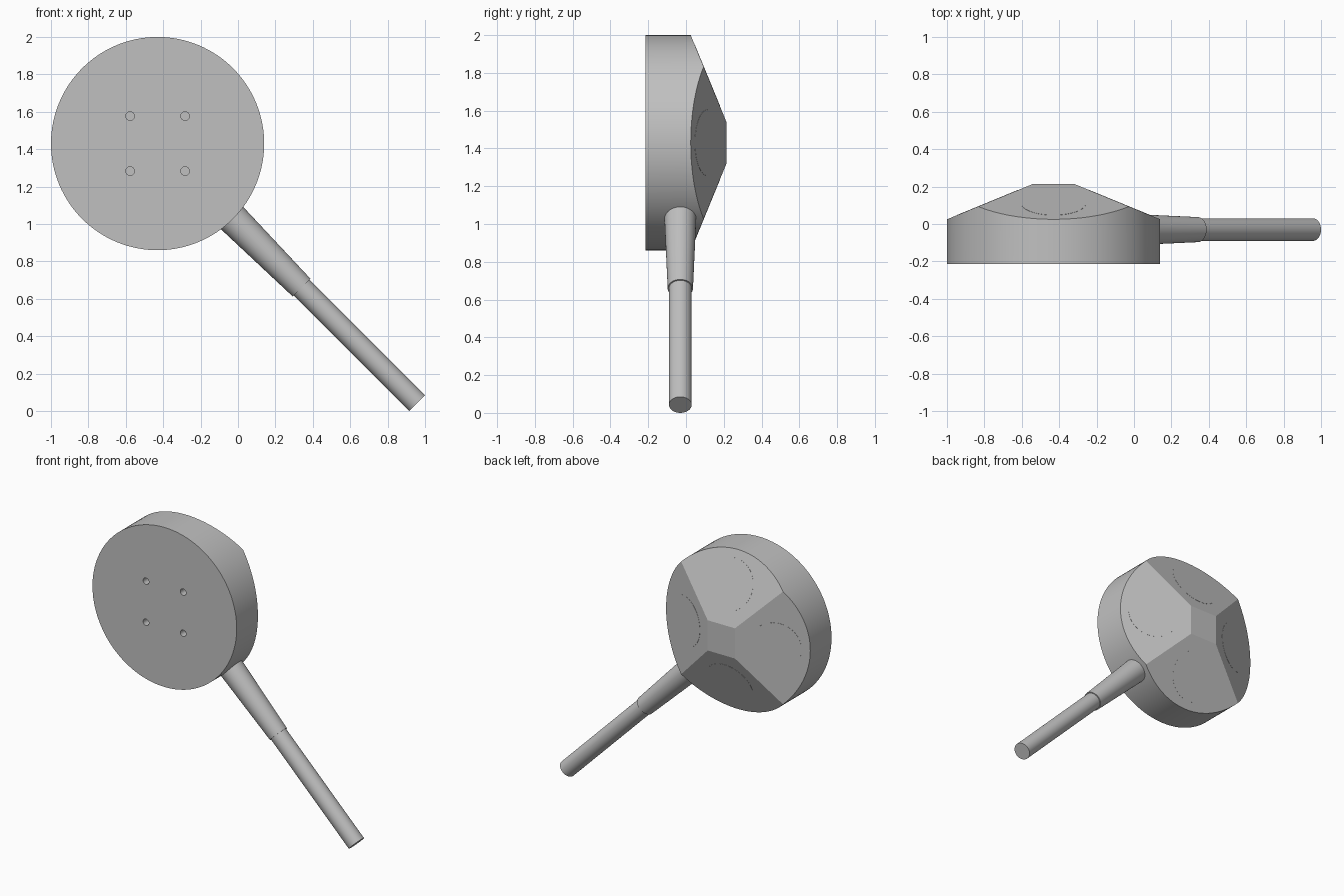
import bpy
import bmesh
from mathutils import Vector

default = bpy.data.objects.get("Cube")
if default:
    bpy.data.objects.remove(default, do_unlink=True)

grey = bpy.data.materials.new("plain grey")
grey.use_nodes = True
grey.diffuse_color = (0.53, 0.53, 0.53, 1)
grey.node_tree.nodes["Principled BSDF"].inputs["Base Color"].default_value = grey.diffuse_color

HEAD = Vector((-0.43, 0, 1.43))      # axis of the round head
RADIUS, FRONT, BACK, RIM = 0.57, -0.215, 0.215, 0.025
FLAT = 0.108                         # half width of the flat back square
Y = Vector((0, 1, 0))
SIDES = [Vector(d) for d in ((1, 0, 0), (-1, 0, 0), (0, 0, 1), (0, 0, -1))]


def make_object(name, bm):
    mesh = bpy.data.meshes.new(name)
    bmesh.ops.recalc_face_normals(bm, faces=bm.faces)
    bm.to_mesh(mesh)
    bm.free()
    mesh.materials.append(grey)
    obj = bpy.data.objects.new(name, mesh)
    bpy.context.collection.objects.link(obj)
    return obj


def add_rod(bm, start, end, r_start, r_end, segments=64):
    axis = end - start
    turn = axis.to_track_quat("Z", "Y").to_matrix().to_4x4()
    turn.translation = (start + end) / 2
    bmesh.ops.create_cone(bm, cap_ends=True, segments=segments, radius1=r_start,
                          radius2=r_end, depth=axis.length, matrix=turn)


def rod(name, *args):
    bm = bmesh.new()
    add_rod(bm, *args)
    return make_object(name, bm)


def smooth(obj):
    bpy.ops.object.select_all(action="DESELECT")
    obj.select_set(True)
    bpy.context.view_layer.objects.active = obj
    bpy.ops.object.shade_smooth_by_angle(angle=0.35)


# Head: a drum whose back is sliced by four sloping planes
bm = bmesh.new()
add_rod(bm, HEAD + Y * FRONT, HEAD + Y * BACK, RADIUS, RADIUS, 128)
normals = [(d * (BACK - RIM) + Y * (RADIUS - FLAT)).normalized() for d in SIDES]
for d, normal in zip(SIDES, normals):
    cut = bmesh.ops.bisect_plane(
        bm, geom=bm.verts[:] + bm.edges[:] + bm.faces[:], dist=1e-5,
        plane_co=HEAD + d * FLAT + Y * BACK, plane_no=normal, clear_outer=True)
    rim = [e for e in cut["geom_cut"] if isinstance(e, bmesh.types.BMEdge)]
    bmesh.ops.contextual_create(bm, geom=rim)
head = make_object("head", bm)

# Four screw holes in the front
bm = bmesh.new()
for sx in (-1, 1):
    for sz in (-1, 1):
        spot = HEAD + Vector((sx, 0, sz)) * 0.147
        add_rod(bm, spot + Y * (FRONT - 0.02), spot + Y * (FRONT + 0.05), 0.023, 0.023, 24)
cutter = make_object("screw_hole_cutter", bm)
cutter.hide_render = True
mod = head.modifiers.new("screw holes", "BOOLEAN")
mod.operation, mod.solver, mod.object = "DIFFERENCE", "EXACT", cutter
bpy.context.view_layer.objects.active = head
bpy.ops.object.modifier_apply(modifier=mod.name)
bpy.data.objects.remove(cutter, do_unlink=True)
smooth(head)

# A nearly flush round pad on each sloping face
bm = bmesh.new()
for d, normal in zip(SIDES, normals):
    reach = 0.355
    height = BACK - (reach - FLAT) * (BACK - RIM) / (RADIUS - FLAT)
    centre = HEAD + d * reach + Y * height
    add_rod(bm, centre - normal * 0.002, centre + normal * 0.001, 0.175, 0.175)
smooth(make_object("round_pads", bm))

# Handle: tapered sleeve and straight rod, running diagonally down
down = Vector((1, 0, -1)).normalized()
base = HEAD - Y * 0.03
smooth(rod("handle_sleeve", base + down * 0.45, base + down * 1.09, 0.088, 0.067))
smooth(rod("handle_rod", base + down * 1.05, base + down * 1.962, 0.06, 0.06))
